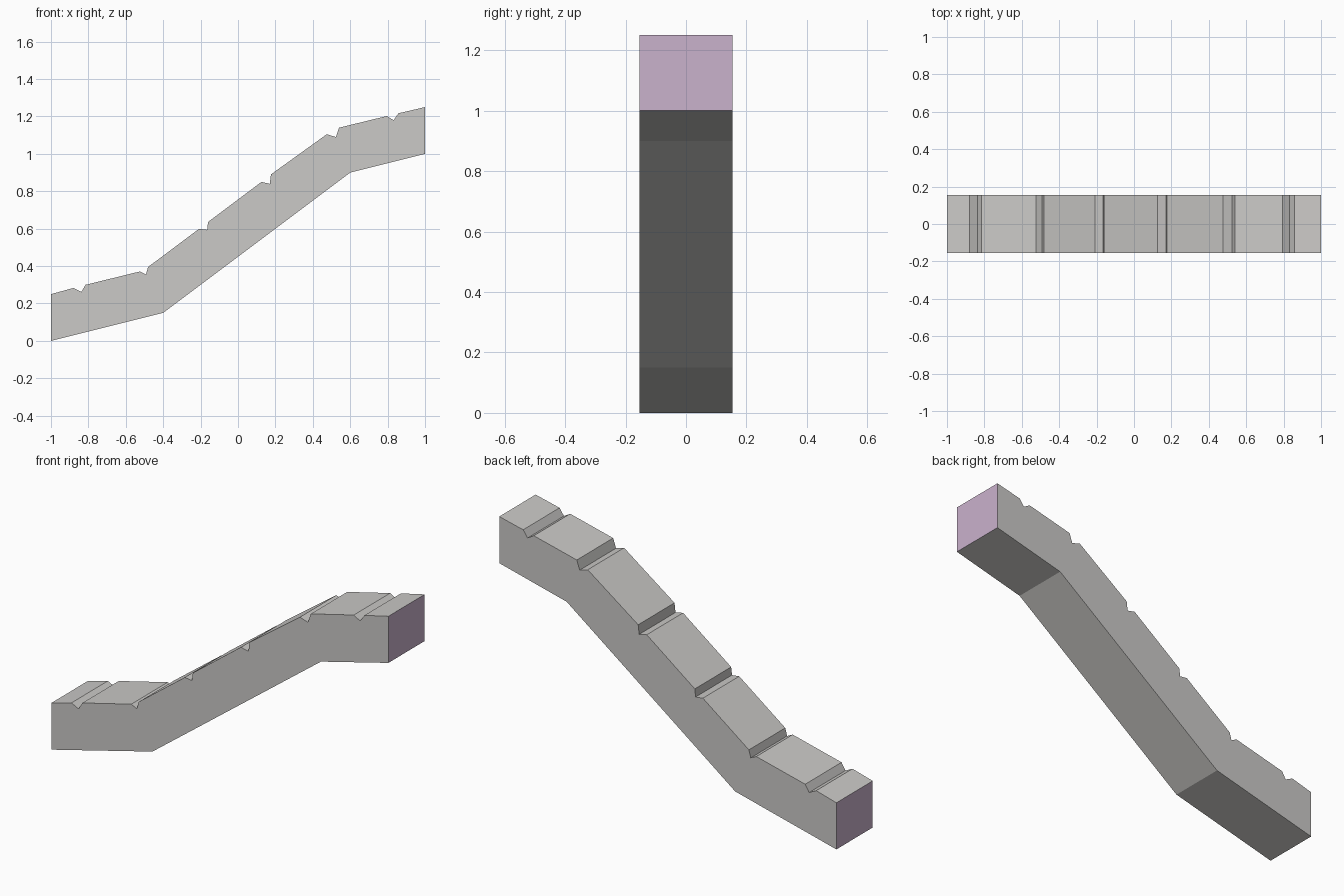
import bpy
import bmesh

HALF_WIDTH = 0.154

# Remove the default object
cube = bpy.data.objects.get("Cube")
if cube:
    bpy.data.objects.remove(cube, do_unlink=True)


def make_material(name, rgb):
    mat = bpy.data.materials.new(name)
    mat.use_nodes = True
    color = (*rgb, 1.0)
    mat.diffuse_color = color
    mat.node_tree.nodes["Principled BSDF"].inputs["Base Color"].default_value = color
    return mat


# Side profile: underside, then the notched top edge from right to left
underside = [(-1, 0), (-0.4, 0.15), (0.6, 0.9), (1, 1)]
notches = [
    [(-0.88, 0.283), (-0.838, 0.262), (-0.815, 0.30)],
    [(-0.525, 0.371), (-0.492, 0.355), (-0.481, 0.395)],
    [(-0.208, 0.599), (-0.165, 0.594), (-0.16, 0.636)],
    [(0.125, 0.85), (0.17, 0.84), (0.176, 0.89)],
    [(0.475, 1.105), (0.523, 1.09), (0.54, 1.14)],
    [(0.795, 1.202), (0.832, 1.18), (0.858, 1.217)],
]
top = [(-1, 0.25)] + [p for notch in notches for p in notch] + [(1, 1.25)]
profile = underside + top[::-1]

# Extrude the profile across the width
bm = bmesh.new()
side = bm.faces.new([bm.verts.new((x, -HALF_WIDTH, z)) for x, z in profile])
extruded = bmesh.ops.extrude_face_region(bm, geom=[side], use_keep_orig=True)
back = [v for v in extruded["geom"] if isinstance(v, bmesh.types.BMVert)]
bmesh.ops.translate(bm, verts=back, vec=(0, 2 * HALF_WIDTH, 0))
bmesh.ops.recalc_face_normals(bm, faces=bm.faces)

# The two vertical end faces take the second colour
for face in bm.faces:
    face.material_index = int(abs(face.normal.x) > 0.99 and
                              abs(face.calc_center_median().x) > 0.95)

mesh = bpy.data.meshes.new("notched_ramp")
bm.to_mesh(mesh)
bm.free()
mesh.materials.append(make_material("light grey", (0.60, 0.59, 0.575)))
mesh.materials.append(make_material("pale mauve", (0.59, 0.445, 0.605)))
bpy.context.collection.objects.link(bpy.data.objects.new("notched_ramp", mesh))
